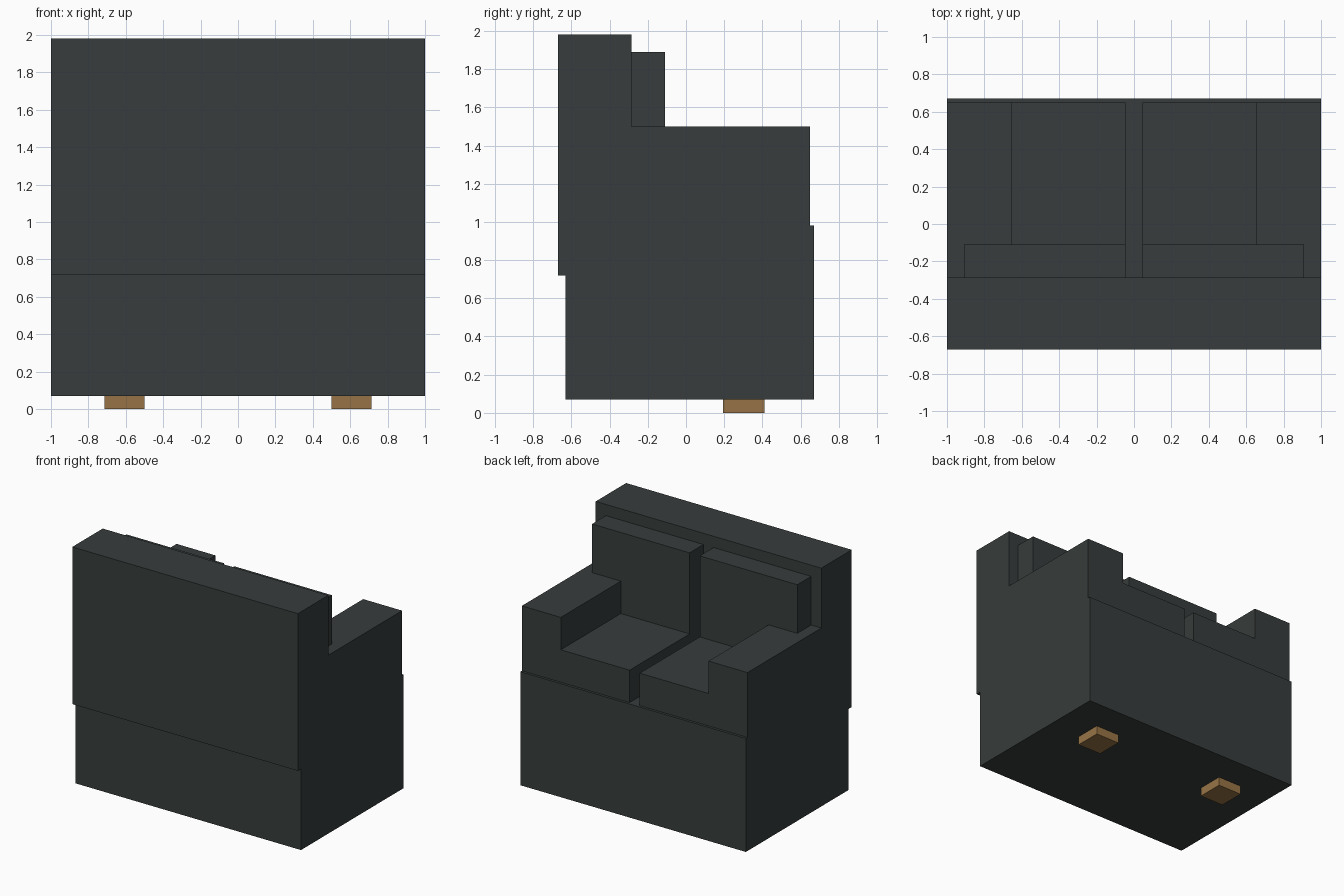
import bpy

if "Cube" in bpy.data.objects:
    bpy.data.objects.remove(bpy.data.objects["Cube"])


def material(name, rgb):
    m = bpy.data.materials.new(name)
    m.diffuse_color = (*rgb, 1)
    m.use_nodes = True
    m.node_tree.nodes["Principled BSDF"].inputs["Base Color"].default_value = m.diffuse_color
    return m


fabric = material("charcoal fabric", (0.038, 0.046, 0.045))
wood = material("light wood", (0.31, 0.175, 0.062))


def box(name, x, y, z, mat):
    """Box from (min, max) ranges on each axis."""
    bpy.ops.mesh.primitive_cube_add(size=1)
    ob = bpy.context.object
    ob.name = name
    for v in ob.data.vertices:
        v.co = [lo if c < 0 else hi for c, (lo, hi) in zip(v.co, (x, y, z))]
    ob.data.materials.append(mat)
    return ob


def pair(name, x, y, z, mat):
    """The same box on the right and mirrored on the left."""
    box(name + "_right", x, y, z, mat)
    box(name + "_left", (-x[1], -x[0]), y, z, mat)


# Base and backrest
box("base", (-1, 1), (-0.63, 0.67), (0.07, 0.98), fabric)
box("backrest", (-1, 1), (-0.67, -0.285), (0.72, 1.98), fabric)

# Arms and cushions
pair("arm", (0.655, 1), (-0.285, 0.65), (0.98, 1.50), fabric)
pair("seat_cushion", (0.045, 0.655), (-0.285, 0.65), (0.98, 1.24), fabric)
# The back cushions rest on the seat and spread over the arms
pair("back_cushion", (0.045, 0.655), (-0.285, -0.11), (1.24, 1.89), fabric)
pair("back_cushion_wing", (0.655, 0.91), (-0.285, -0.11), (1.50, 1.89), fabric)

# Feet under the seat side
pair("foot", (0.50, 0.713), (0.195, 0.41), (0, 0.07), wood)
